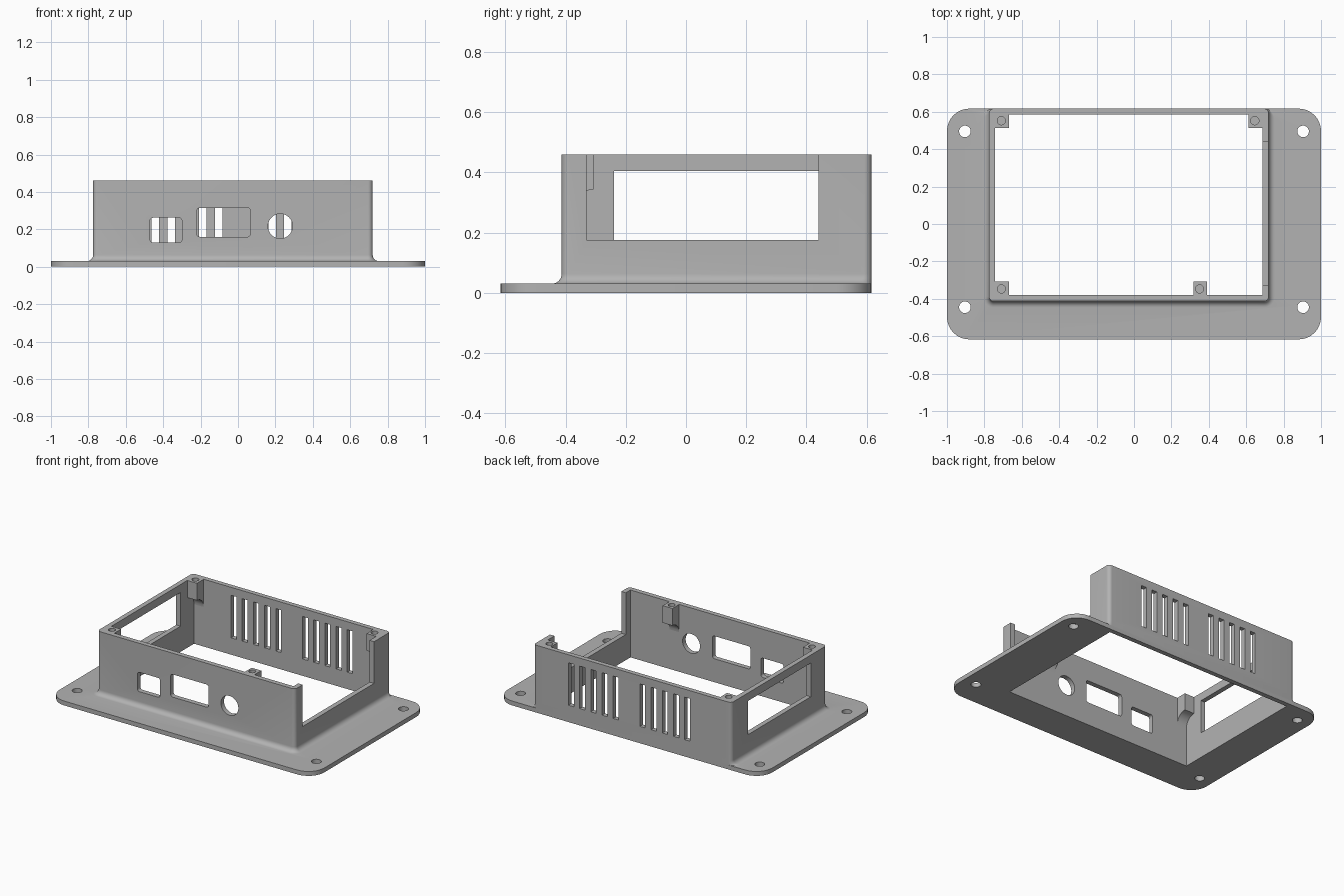
import bpy, bmesh
from math import sin, cos, pi, radians

if "Cube" in bpy.data.objects:
    bpy.data.objects.remove(bpy.data.objects["Cube"])

grey = bpy.data.materials.new("plain grey")
grey.use_nodes = True
colour = (0.45, 0.45, 0.45, 1)
grey.diffuse_color = colour
grey.node_tree.nodes["Principled BSDF"].inputs["Base Color"].default_value = colour

BACK = 0.617
TOP = 0.46
BASE = 0.03
IN_X = (-0.742, 0.686)
IN_Y = (-0.38, 0.585)


def rounded(a0, a1, b0, b1, r, steps=8):
    """Outline of a rounded rectangle, counter-clockwise."""
    pts = []
    for a, b, start in ((a1 - r, b1 - r, 0), (a0 + r, b1 - r, 1),
                        (a0 + r, b0 + r, 2), (a1 - r, b0 + r, 3)):
        for i in range(steps + 1):
            t = (start + i / steps) * pi / 2
            pts.append((a + r * cos(t), b + r * sin(t)))
    return pts


def circle(a, b, r, n=32):
    return [(a + r * cos(2 * pi * i / n), b + r * sin(2 * pi * i / n)) for i in range(n)]


def rect(a0, a1, b0, b1):
    return [(a0, b0), (a1, b0), (a1, b1), (a0, b1)]


def loft(name, rings):
    """Closed solid through rings of equal point count."""
    bm = bmesh.new()
    loops = [[bm.verts.new(p) for p in ring] for ring in rings]
    n = len(loops[0])
    for lo, hi in zip(loops, loops[1:]):
        for i in range(n):
            j = (i + 1) % n
            bm.faces.new((lo[i], lo[j], hi[j], hi[i]))
    bm.faces.new(loops[0][::-1])
    bm.faces.new(loops[-1])
    bmesh.ops.recalc_face_normals(bm, faces=bm.faces)
    mesh = bpy.data.meshes.new(name)
    bm.to_mesh(mesh)
    bm.free()
    mesh.materials.append(grey)
    obj = bpy.data.objects.new(name, mesh)
    bpy.context.collection.objects.link(obj)
    return obj


def prism(name, outline, lo, hi, axis):
    """Extrude a 2D outline along an axis between lo and hi."""
    place = {"x": lambda a, b, d: (d, a, b),
             "y": lambda a, b, d: (a, d, b),
             "z": lambda a, b, d: (a, b, d)}[axis]
    return loft(name, [[place(a, b, d) for a, b in outline] for d in (lo, hi)])


def combine(obj, tool, operation="DIFFERENCE"):
    tool.hide_render = True
    mod = obj.modifiers.new("combine", "BOOLEAN")
    mod.operation = operation
    mod.solver = "EXACT"
    mod.object = tool
    dg = bpy.context.evaluated_depsgraph_get()
    mesh = bpy.data.meshes.new_from_object(obj.evaluated_get(dg))
    obj.modifiers.clear()
    obj.data = mesh
    bpy.data.objects.remove(tool)


def smooth(obj):
    bpy.ops.object.select_all(action="DESELECT")
    obj.select_set(True)
    bpy.context.view_layer.objects.active = obj
    bpy.ops.object.shade_smooth_by_angle(angle=radians(30))


# Mounting flange
case = prism("enclosure", rounded(-1, 1, -BACK, BACK, 0.12), 0, BASE, "z")

# Housing walls with a fillet at the foot on three sides
def wall_ring(z, grow):
    outline = rounded(-0.775 - grow, 0.72 + grow, -0.413 - grow, BACK, 0.025 + grow)
    return [(x, y, z) for x, y in outline]

R = 0.033
rings = [wall_ring(BASE / 2, R)]
for i in range(7):
    t = i / 6 * pi / 2
    rings.append(wall_ring(BASE + R * (1 - cos(t)), R * (1 - sin(t))))
rings.append(wall_ring(TOP, 0))
combine(case, loft("housing", rings), "UNION")

# Hollow interior, open above and below
combine(case, prism("cavity", rect(*IN_X, *IN_Y), -0.1, 0.6, "z"))

# Open side on the left, window on the right
combine(case, prism("side_notch", rect(-0.33, 0.44, 0.175, 0.6), 0.6, 0.8, "x"))
combine(case, prism("side_window", rect(-0.24, 0.44, 0.175, 0.405), -0.85, -0.65, "x"))

# Front connector openings
front_cuts = (rounded(-0.47, -0.3, 0.13, 0.262, 0.015, 4),
              rounded(-0.22, 0.066, 0.16, 0.315, 0.015, 4),
              circle(0.226, 0.217, 0.066))
for outline in front_cuts:
    combine(case, prism("port", outline, -0.48, -0.3, "y"))

# Two groups of five vent slots in the back wall
for first in (-0.442, 0.098):
    for i in range(5):
        x = first + i * 0.0845
        combine(case, prism("vent", rect(x - 0.02, x + 0.02, 0.115, 0.405), 0.5, 0.7, "y"))

# Screw holes in the flange corners
for x in (-0.904, 0.904):
    for y in (-0.445, 0.495):
        combine(case, prism("screw_hole", circle(x, y, 0.031), -0.1, 0.1, "z"))
smooth(case)

# Lid screw posts, blending into the wall with a hollow curve below
SIZE = 0.073

def post(name, x0, wall, side):
    profile = [(wall, TOP), (wall + side * SIZE, TOP)]
    for i in range(9):
        t = i / 8 * pi / 2
        profile.append((wall + side * SIZE * (1 - sin(t)), 0.27 + SIZE * cos(t)))
    obj = prism(name, profile, x0, x0 + SIZE, "x")
    hole = circle(x0 + SIZE * 0.45, wall + side * SIZE * 0.45, 0.022, 24)
    combine(obj, prism("post_hole", hole, 0.36, 0.6, "z"))
    smooth(obj)

post("back_right_post", IN_X[0], IN_Y[1], -1)
post("back_left_post", IN_X[1] - SIZE, IN_Y[1], -1)
post("front_right_post", IN_X[0], IN_Y[0], 1)
post("front_left_post", 0.318, IN_Y[0], 1)
